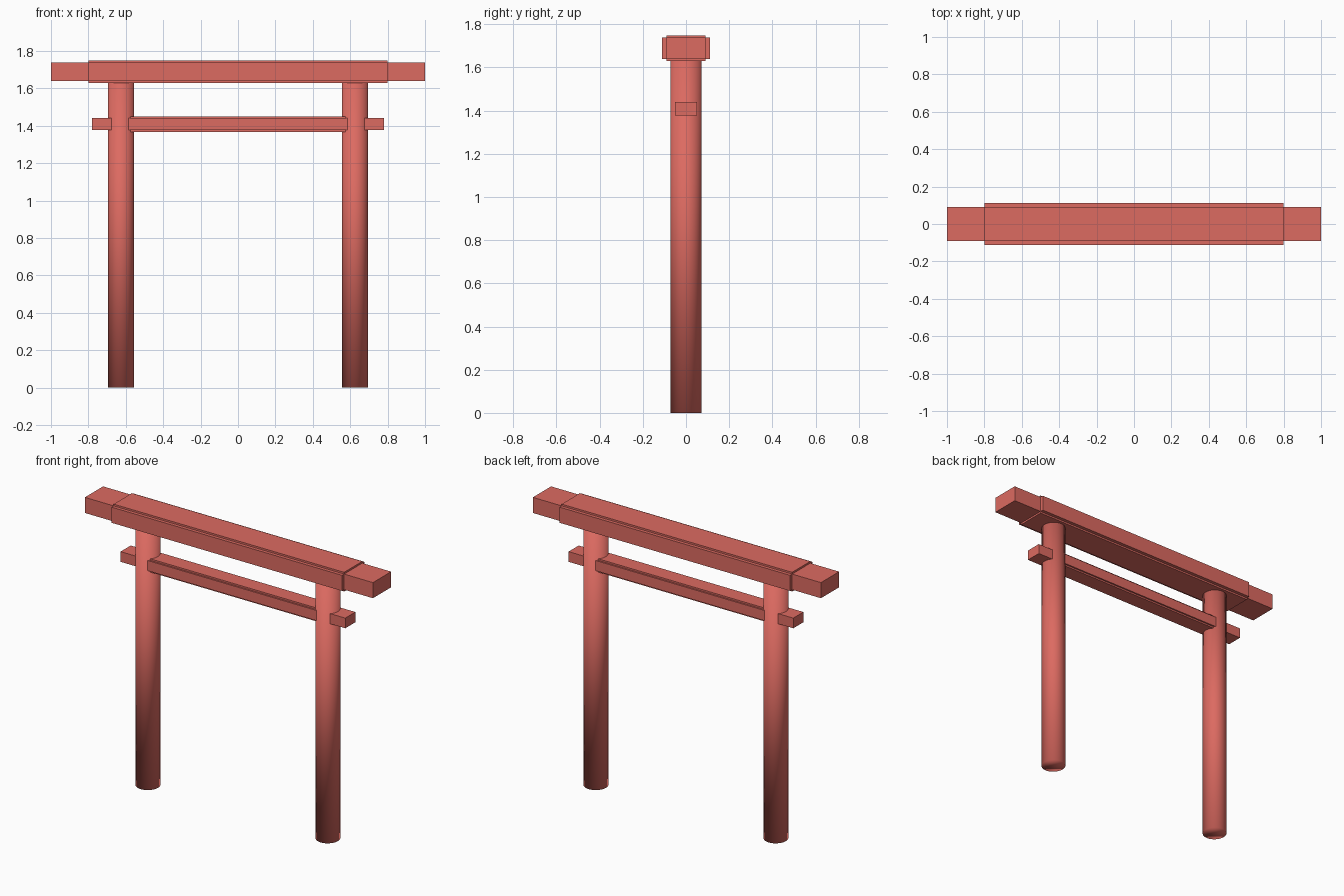
import bpy
import bmesh
from mathutils import Matrix, Vector

cube = bpy.data.objects.get("Cube")
if cube:
    bpy.data.objects.remove(cube, do_unlink=True)

# Single red paint
RED = (0.72, 0.145, 0.12, 1.0)
red = bpy.data.materials.new("red_paint")
red.use_nodes = True
red.diffuse_color = RED
red.node_tree.nodes["Principled BSDF"].inputs["Base Color"].default_value = RED


def add_object(name, bm):
    mesh = bpy.data.meshes.new(name)
    bm.to_mesh(mesh)
    bm.free()
    mesh.materials.append(red)
    obj = bpy.data.objects.new(name, mesh)
    bpy.context.collection.objects.link(obj)
    return obj


def stepped_beam(name, half_x, half_y, low, high, middle, out_y, out_z):
    """Long bar whose middle section has its four sides raised."""
    bm = bmesh.new()
    size = Matrix.Diagonal((2 * half_x, 2 * half_y, high - low, 1))
    place = Matrix.Translation((0, 0, (low + high) / 2))
    bmesh.ops.create_cube(bm, size=1, matrix=place @ size)
    for x in (-middle, middle):
        bmesh.ops.bisect_plane(bm, geom=bm.verts[:] + bm.edges[:] + bm.faces[:],
                               plane_co=(x, 0, 0), plane_no=(1, 0, 0))
    bm.normal_update()
    sides = [f for f in bm.faces if abs(f.calc_center_median().x) < 0.01]
    raised = bmesh.ops.extrude_discrete_faces(bm, faces=sides)["faces"]
    bm.normal_update()
    for face in raised:
        n = face.normal.copy()
        bmesh.ops.translate(bm, verts=face.verts[:],
                            vec=Vector((0, n.y * out_y, n.z * out_z)))
    return add_object(name, bm)


def pillar(name, x, height):
    """Round post, softly shaded over its whole surface."""
    bm = bmesh.new()
    place = Matrix.Translation((x, 0, height / 2))
    shape = Matrix.Diagonal((0.07, 0.072, 1, 1))
    bmesh.ops.create_cone(bm, cap_ends=True, segments=32, radius1=1, radius2=1,
                          depth=height, matrix=place @ shape)
    for face in bm.faces:
        face.smooth = True
    return add_object(name, bm)


# Posts
for side, x in (("left", 0.625), ("right", -0.625)):
    pillar(side + "_pillar", x, 1.638)

# Top lintel and the lower tie rail that passes through the posts
stepped_beam("top_lintel", 1.0, 0.09, 1.64, 1.738, 0.8, 0.021, 0.011)
stepped_beam("tie_rail", 0.78, 0.05, 1.377, 1.441, 0.62, 0.01, 0.01)
